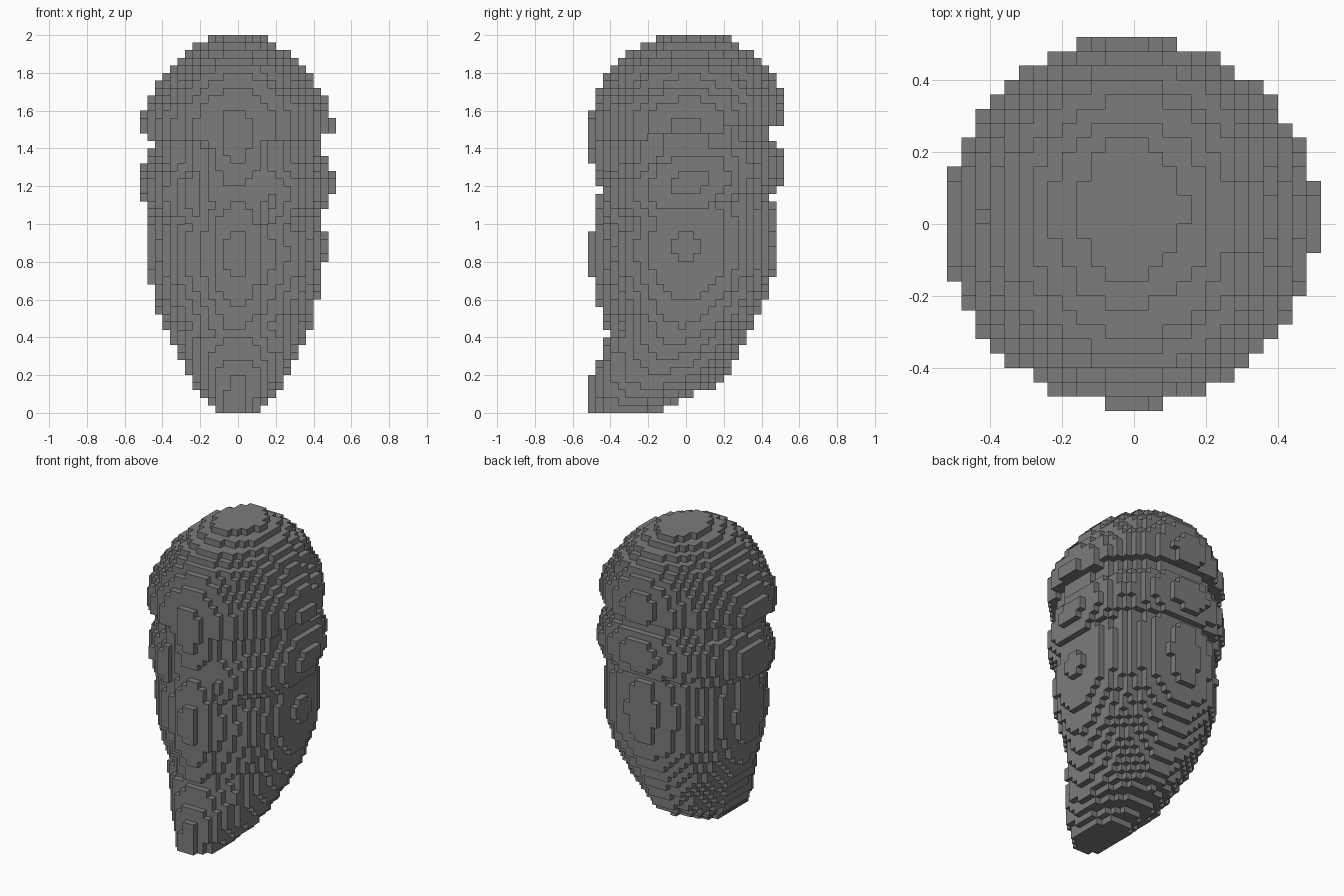
import bpy
import bmesh
from mathutils import Vector

if "Cube" in bpy.data.objects:
    bpy.data.objects.remove(bpy.data.objects["Cube"], do_unlink=True)

STEP = 0.04      # edge of one block
HALF = 13        # blocks from the middle to the widest side
LAYERS = 50

# Outline steps in blocks: (layer where the step ends, reach)
SIDE = [(1, 3), (2, 4), (3, 5), (5, 6), (7, 7), (9, 8), (11, 9), (14, 10), (18, 11),
        (26, 12), (37, 11), (40, 13), (42, 12), (43, 11),
        (45, 10), (46, 9), (47, 8), (48, 7), (49, 6), (50, 3)]
FRONT = [(5, 13), (7, 12), (10, 11), (11, 10), (14, 11), (18, 12), (24, 13), (28, 12),
         (30, 11), (33, 12), (40, 13), (43, 12), (45, 11), (46, 10), (47, 9),
         (48, 8), (49, 6), (50, 3)]
BACK = [(1, -3.3), (2, -1), (3, 1), (4, 4), (5, 5), (7, 6), (9, 7), (11, 8), (13, 9),
        (15, 10), (18, 11), (28, 12), (37, 11), (38, 12), (43, 13), (45, 12),
        (46, 11), (47, 10), (48, 9), (49, 7), (50, 5.5)]


def smooth_reach(steps):
    """Turn outline steps into one smoothly sloping reach per layer."""
    knots = [(0, steps[0][1])]
    for n, (end, value) in enumerate(steps[:-1]):
        after = steps[n + 1][1]
        if n:
            start, before = steps[n - 1]
            if (value - before) * (after - value) < 0:
                # Crest or groove between two slopes
                knots.append(((start + end) / 2, value - (0.15 if value > before else 0)))
        knots.append((end, (value + after) / 2))
    knots.append(steps[-1])
    result = []
    for layer in range(LAYERS):
        t = layer + 0.5
        (z0, r0), (z1, r1) = next(p for p in zip(knots, knots[1:]) if p[1][0] >= t)
        result.append(r0 + (r1 - r0) * (t - z0) / (z1 - z0))
    return result


SIDES, FRONTS, BACKS = (smooth_reach(s) for s in (SIDE, FRONT, BACK))


def in_ellipse(x, y, side, front, back):
    mid, depth = (back - front) / 2, (back + front) / 2
    return (x / (side + 0.05)) ** 2 + ((y - mid) / (depth + 0.05)) ** 2 <= 1.0


def in_body(x, y, k):
    """Tapered lower body with a ridge down its front, then a plain neck."""
    if k >= 28:
        return in_ellipse(x, y, 11.2, 11.1, 11.1)
    front = FRONTS[k]
    ridged = k >= 11
    if in_ellipse(x, y, SIDES[k], front - (1.2 if ridged else 0), BACKS[k]):
        return True
    return ridged and in_ellipse(x, y, 5.2, front, 0)


def in_collar(x, y, k):
    """Bulging ring, higher at the back and open at the front."""
    t = k + 0.5 - 0.17 * y
    if not 27 < t < 34.3 or (y < 0 and abs(x) < 4.6):
        return False
    radius = 12.9 - 1.1 * ((t - 30.4) / 3.6) ** 2
    return in_ellipse(x, y, radius, radius - 0.5, radius)


def in_dome(x, y, k):
    """Overhanging cap with a lobe hanging down its front."""
    level = max(k, 38)
    if k + 0.5 > 37 + 0.1 * y:
        return in_ellipse(x, y, SIDES[level], FRONTS[level], BACKS[level])
    return k >= 30 and in_ellipse(x, y, 5 + 0.15 * (k - 30), FRONTS[k], 0)


def solid(cell):
    i, j, k = cell
    x, y = i + 0.7, j + 0.5
    return in_body(x, y, k) and k < 40 or in_collar(x, y, k) or in_dome(x, y, k)


# Collect the filled blocks
span = range(-HALF, HALF)
cells = {(i, j, k) for i in span for j in span for k in range(LAYERS) if solid((i, j, k))}

# Skin the blocks with their outer faces only
bm = bmesh.new()
corners = {}


def corner(point):
    key = tuple(round(c) for c in point)
    if key not in corners:
        corners[key] = bm.verts.new(Vector(key) * STEP)
    return corners[key]


for cell in cells:
    centre = Vector(cell) + Vector((0.5, 0.5, 0.5))
    for axis in range(3):
        for sign in (-1, 1):
            normal = Vector((0, 0, 0))
            normal[axis] = sign
            if tuple(int(c + n) for c, n in zip(cell, normal)) in cells:
                continue
            u = Vector((0, 0, 0))
            u[(axis + 1) % 3] = 1
            v = normal.cross(u)
            bm.faces.new([corner(centre + (normal + u * a + v * b) / 2)
                          for a, b in ((-1, -1), (1, -1), (1, 1), (-1, 1))])

mesh = bpy.data.meshes.new("block_body")
bm.to_mesh(mesh)
bm.free()
body = bpy.data.objects.new("block_body", mesh)
bpy.context.collection.objects.link(body)

# Plain grey
grey = bpy.data.materials.new("stone_grey")
grey.use_nodes = True
colour = (0.2, 0.2, 0.2, 1)
grey.diffuse_color = colour
grey.node_tree.nodes["Principled BSDF"].inputs["Base Color"].default_value = colour
mesh.materials.append(grey)
